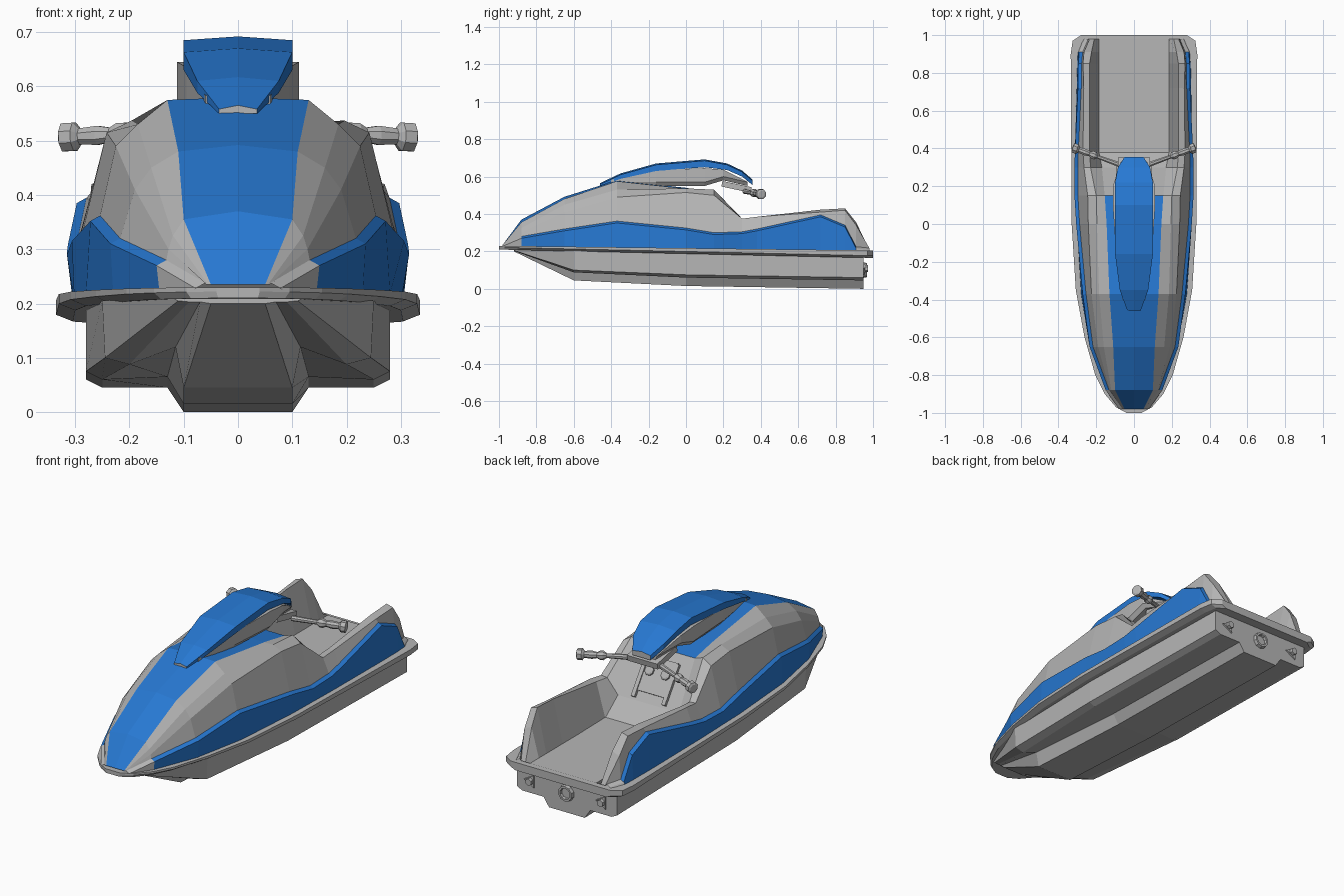
import bpy
import bmesh
from math import radians, cos, sin, pi
from mathutils import Vector, Matrix

cube = bpy.data.objects.get("Cube")
if cube:
    bpy.data.objects.remove(cube, do_unlink=True)


def make_material(name, colour):
    mat = bpy.data.materials.new(name)
    mat.use_nodes = True
    mat.diffuse_color = colour
    mat.node_tree.nodes["Principled BSDF"].inputs["Base Color"].default_value = colour
    return mat


GREY, BLUE = 0, 1
materials = [make_material("light grey", (0.47, 0.47, 0.47, 1)),
             make_material("bright blue", (0.02, 0.19, 0.65, 1))]


def finish(name, bm, colour=None, recalc=True):
    """Turn a bmesh into a flat shaded object that holds both materials."""
    if recalc:
        bmesh.ops.recalc_face_normals(bm, faces=bm.faces)
    if colour is not None:
        for face in bm.faces:
            face.material_index = colour
    mesh = bpy.data.meshes.new(name)
    bm.to_mesh(mesh)
    bm.free()
    for mat in materials:
        mesh.materials.append(mat)
    obj = bpy.data.objects.new(name, mesh)
    bpy.context.scene.collection.objects.link(obj)
    return obj


def loft(name, stations, halves, colour_rule, closed=True):
    """Skin mirrored half sections (x, z) placed along y."""
    bm = bmesh.new()
    rows = []
    for y, half in zip(stations, halves):
        full = list(half) + [(-x, z) for x, z in reversed(half) if x > 0]
        rows.append([bm.verts.new((x, y, z)) for x, z in full])
    count = len(rows[0])
    half_count = len(halves[0])
    for i in range(len(rows) - 1):
        a, b = rows[i], rows[i + 1]
        middle = (stations[i] + stations[i + 1]) / 2
        for j in range(count if closed else count - 1):
            k = (j + 1) % count
            face = bm.faces.new((a[j], b[j], b[k], a[k]))
            # Strips are counted from the outside towards the centre line
            strip = min(j, 2 * half_count - 3 - j)
            face.material_index = colour_rule(strip, middle)
    if closed:
        bm.faces.new(rows[0])
        bm.faces.new(rows[-1])
    return finish(name, bm, recalc=closed)


def all_grey(strip, y):
    return GREY


def all_blue(strip, y):
    return BLUE


def box(name, centre, size, tilt=0, colour=GREY):
    bm = bmesh.new()
    matrix = (Matrix.Translation(centre) @ Matrix.Rotation(radians(tilt), 4, "X")
              @ Matrix.Diagonal((*size, 1)))
    bmesh.ops.create_cube(bm, size=1, matrix=matrix)
    return finish(name, bm, colour)


def turned(name, start, direction, profile, sides=8):
    """Revolve (distance, radius) pairs around an axis; ends are capped."""
    bm = bmesh.new()
    turn = Vector(direction).to_track_quat("Z", "Y").to_matrix().to_4x4()
    place = Matrix.Translation(start) @ turn
    rings = []
    for d, r in profile:
        angles = [2 * pi * (s + 0.5) / sides for s in range(sides)]
        rings.append([bm.verts.new(place @ Vector((r * cos(t), r * sin(t), d)))
                      for t in angles])
    for a, b in zip(rings, rings[1:]):
        for s in range(sides):
            n = (s + 1) % sides
            bm.faces.new((a[s], a[n], b[n], b[s]))
    bm.faces.new(rings[0])
    bm.faces.new(rings[-1])
    return finish(name, bm, GREY)


def rim_top(y):
    return 0.2175 - 0.0125 * y


def rim_bottom(y):
    return 0.1875 - 0.0225 * y


# Lower hull: flat keel, stepped up to a sponson on each side
loft("lower_hull", [-0.92, -0.6, 0, 0.95], [
    [(0, .2), (.05, .2), (.07, .203), (.09, .203), (.11, .205), (.13, .215)],
    [(0, .045), (.1, .045), (.115, .12), (.2, .088), (.245, .1), (.25, .205)],
    [(0, .015), (.1, .015), (.13, .065), (.25, .06), (.28, .075), (.28, .2)],
    [(0, 0), (.1, 0), (.13, .045), (.25, .045), (.28, .06), (.28, .2)],
], all_grey)

# Bumper rim following the plan outline, chamfered underneath
outline = [(-1, .04), (-.97, .095), (-.9, .155), (-.8, .205), (-.6, .262),
           (-.35, .308), (0, .33), (.9, .335), (.97, .325), (1, .28)]
loft("bumper_rim", [y for y, w in outline], [
    [(0, rim_bottom(y)), (w * 0.91, rim_bottom(y)),
     (w, rim_bottom(y) + 0.012), (w, rim_top(y)), (0, rim_top(y))]
    for y, w in outline], all_grey)

# Upper body: lengthwise lines from the outer base to the centre
body_y = [-.98, -.88, -.65, -.37, 0, .15, .3, .38, .72, .85, .91, .98]
base_x = [.08, .145, .23, .28, .302, .303, .305, .305, .303, .3, .297, .27]
base = [(x, rim_top(y) - 0.004) for x, y in zip(base_x, body_y)]
ridge = [(.078, .228), (.15, .27), (.235, .31), (.272, .352), (.306, .315),
         (.315, .29), (.315, .295), (.313, .31), (.297, .385), (.295, .33),
         (.29, .215), (.26, .208)]
ledge = [(x - 0.018, z + 0.01) for x, z in ridge]
shoulder = [(.058, .235), (.128, .3), (.19, .41), (.225, .49), (.242, .515),
            (.245, .5), (.265, .375), (.27, .385), (.266, .41), (.27, .42),
            (.265, .34), (.235, .21)]
crest = [(.055, .235), (.12, .325), (.16, .45), (.185, .53), (.196, .537),
         (.2, .53), (.23, .372), (.235, .38), (.236, .423), (.235, .43),
         (.225, .355), (.21, .21)]
inner_edge = [(.05, .235), (.1, .355), (.11, .48), (.13, .575), (.145, .535),
              (.155, .515), (.17, .3)] + [(.185, .21)] * 5
centre_z = [.235, .37, .492, .58, .54, .515, .3] + [.21] * 5
centre = [(0, z) for z in centre_z]


def body_colour(strip, y):
    side_flash = strip < 2 and abs(y) < 0.9
    bonnet = strip == 5 and y < 0.15
    return BLUE if side_flash or bonnet else GREY


loft("upper_body", body_y,
     list(zip(base, ridge, ledge, shoulder, crest, inner_edge, centre)),
     body_colour, closed=False)

# Steering arm: blue cap over a slightly wider grey underside
cap = [(-.46, .035, .55, .565), (-.35, .075, .588, .617), (-.16, .1, .63, .67),
       (.1, .1, .65, .692), (.22, .1, .635, .67), (.3, .085, .6, .632),
       (.355, .05, .555, .585)]
loft("arm_cap", [c[0] for c in cap], [
    [(0, low), (w, low), (w, high - 0.007), (0, high)]
    for y, w, low, high in cap], all_blue)
under = [(-.4, .06, .55, .583), (-.16, .095, .55, .635), (.1, .112, .55, .645),
         (.2, .112, .58, .637), (.33, .07, .55, .572)]
loft("arm_underside", [u[0] for u in under], [
    [(0, low), (w * 0.85, low), (w, low + 0.02), (w, high), (0, high)]
    for y, w, low, high in under], all_grey)

# Handlebar clamp and grips
box("handlebar_clamp", (0, .27, .545), (.17, .16, .03), tilt=-12)
grip_profile = [(0, .014), (.12, .011), (.135, .022), (.15, .022), (.165, .014),
                (.19, .019), (.225, .016), (.235, .028), (.258, .028), (.262, .018)]
for side, label in ((1, "left"), (-1, "right")):
    turned(label + "_handlebar", (side * .08, .315, .52),
           (side * .26, .095, -.015), grip_profile)

# Console panel with two round caps on the sloping rear face
slope = Vector((0, .82, .57))
box("console_panel", (0, .228, .41), (.17, .17, .012), tilt=-55)
for side, label in ((1, "left"), (-1, "right")):
    turned(label + "_console_cap", (side * .045, .222, .425), slope,
           [(0, .024), (.012, .024), (.016, .016)])
    box(label + "_console_rail", (side * .085, .24, .395), (.02, .2, .02), tilt=-55)

# Jet nozzle and transom fittings
turned("jet_nozzle", (0, .945, .1), (0, 1, 0),
       [(0, .042), (.022, .038), (.022, .028), (.008, .026)], sides=10)
for side, label in ((1, "left"), (-1, "right")):
    turned(label + "_transom_plate", (side * .2, .945, .108), (0, 1, 0),
           [(0, .04), (.012, .036)], sides=3)
    turned(label + "_transom_plug", (side * .2, .95, .108), (0, 1, 0),
           [(0, .018), (.024, .018)], sides=6)
